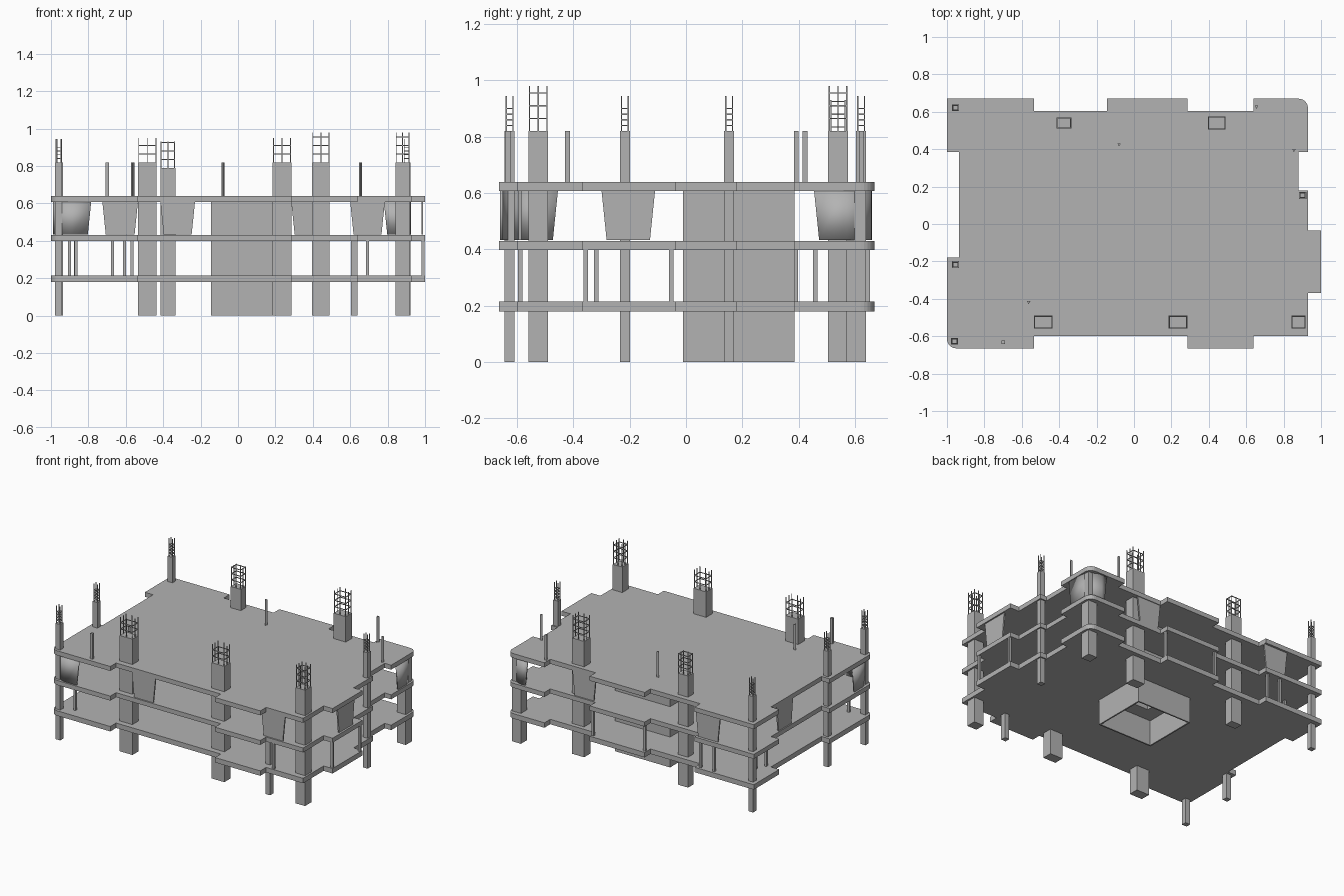
import bpy, bmesh, math
from mathutils import Vector

cube = bpy.data.objects.get("Cube")
if cube:
    bpy.data.objects.remove(cube, do_unlink=True)

concrete = bpy.data.materials.new("concrete_grey")
concrete.use_nodes = True
grey = (0.45, 0.45, 0.45, 1)
concrete.diffuse_color = grey
concrete.node_tree.nodes["Principled BSDF"].inputs["Base Color"].default_value = grey

FLOORS = [(0.18, 0.215), (0.398, 0.43), (0.608, 0.64)]
DECK = FLOORS[2][1]


def finish(name, bm):
    bmesh.ops.recalc_face_normals(bm, faces=bm.faces)
    mesh = bpy.data.meshes.new(name)
    bm.to_mesh(mesh)
    bm.free()
    mesh.materials.append(concrete)
    obj = bpy.data.objects.new(name, mesh)
    bpy.context.collection.objects.link(obj)
    return obj


def add_box(bm, lo, hi):
    made = bmesh.ops.create_cube(bm, size=1)["verts"]
    for v in made:
        v.co = Vector([l + (c + 0.5) * (h - l) for c, l, h in zip(v.co, lo, hi)])


def box(name, x, y, w, d, z0, z1):
    bm = bmesh.new()
    add_box(bm, (x - w / 2, y - d / 2, z0), (x + w / 2, y + d / 2, z1))
    return finish(name, bm)


def prism(name, points, z0, z1):
    bm = bmesh.new()
    face = bm.faces.new([bm.verts.new((x, y, z0)) for x, y in points])
    top = bmesh.ops.extrude_face_region(bm, geom=[face])["geom"]
    for v in top:
        if isinstance(v, bmesh.types.BMVert):
            v.co.z = z1
    return finish(name, bm)


def arc(cx, cy, r, start, steps=6):
    angles = [math.radians(start + 90 * i / steps) for i in range(steps + 1)]
    return [(cx + r * math.cos(a), cy + r * math.sin(a)) for a in angles]


# Floor slabs with stepped balconies and two rounded corners
outline = [(-0.535, -0.665), (-0.535, -0.6), (0.285, -0.6), (0.285, -0.665),
           (0.64, -0.665), (0.64, -0.6), (0.93, -0.6), (0.93, -0.37),
           (1, -0.37), (1, -0.035), (0.93, -0.035), (0.93, 0.18),
           (0.88, 0.18), (0.88, 0.385), (0.93, 0.385)]
outline += arc(0.88, 0.62, 0.05, 0)
outline += [(0.64, 0.67), (0.64, 0.605), (0.285, 0.605), (0.285, 0.67),
            (-0.145, 0.67), (-0.145, 0.605), (-0.535, 0.605), (-0.535, 0.67),
            (-1, 0.67), (-1, 0.385), (-0.935, 0.385), (-0.935, -0.18), (-1, -0.18)]
outline += arc(-0.95, -0.615, 0.05, 180)
slabs = [prism("floor_slab_%d" % i, outline, *z) for i, z in enumerate(FLOORS, 1)]

# Shaft opening through the two lower slabs
cutter = box("shaft_cutter", 0.07, 0.19, 0.2, 0.18, 0.1, 0.5)
cutter.hide_render = True
cutter.hide_set(True)
for slab in slabs[:2]:
    cut = slab.modifiers.new("shaft_opening", "BOOLEAN")
    cut.object = cutter
    cut.solver = "EXACT"

# Central core walls, open underneath
for name, x, y, w, d in [("core_wall_front", 0.07, -0.005, 0.43, 0.01),
                         ("core_wall_back", 0.07, 0.38, 0.43, 0.01),
                         ("core_wall_right", -0.14, 0.1875, 0.01, 0.375),
                         ("core_wall_left", 0.28, 0.1875, 0.01, 0.375)]:
    box(name, x, y, w, d, 0, FLOORS[2][0])


def rebar(name, x, y, w, d, z0, z1, ties, sides):
    """Upright bars around a rectangle, tied by square hoops."""
    bm = bmesh.new()
    r = 0.0022
    xs = [x - w / 2 + w * i / sides for i in range(sides + 1)]
    ys = [y - d / 2 + d * i / sides for i in range(sides + 1)]
    for i, px in enumerate(xs):
        for j, py in enumerate(ys):
            if i in (0, sides) or j in (0, sides):
                add_box(bm, (px - r, py - r, z0), (px + r, py + r, z1))
    for z in ties:
        for py in (ys[0], ys[-1]):
            add_box(bm, (xs[0] - r, py - r, z - r), (xs[-1] + r, py + r, z + r))
        for px in (xs[0], xs[-1]):
            add_box(bm, (px - r, ys[0] - r, z - r), (px + r, ys[-1] + r, z + r))
    finish(name, bm)


# Large columns: x, y, width, depth, top, bar top
large = [(-0.375, 0.54, 0.08, 0.06, 0.79, 0.93), (0.443, 0.54, 0.095, 0.07, 0.82, 0.98),
         (-0.485, -0.525, 0.1, 0.07, 0.82, 0.95), (0.235, -0.525, 0.1, 0.07, 0.82, 0.95),
         (0.88, -0.525, 0.075, 0.07, 0.82, 0.98)]
for i, (x, y, w, d, top, bars) in enumerate(large, 1):
    box("large_column_%d" % i, x, y, w, d, 0, top)
    ties = [top + 0.045 * k for k in (1, 2, 3) if top + 0.045 * k < bars]
    rebar("large_column_bars_%d" % i, x, y, w - 0.008, d - 0.008, top, bars, ties, 2)

# Small columns along the edges
for i, (x, y) in enumerate([(-0.955, 0.622), (-0.955, -0.217),
                            (-0.96, -0.627), (0.902, 0.153)], 1):
    box("small_column_%d" % i, x, y, 0.038, 0.036, 0, 0.82)
    rebar("small_column_bars_%d" % i, x, y, 0.026, 0.024, 0.82, 0.945,
          [0.84 + 0.02 * k for k in range(4)], 1)

# Columns that stop below the deck
box("corner_column", 0.88, 0.605, 0.07, 0.07, 0, FLOORS[2][0])
box("short_column", 0.622, -0.537, 0.036, 0.036, 0, FLOORS[1][0])

# Thin posts on the middle storey
props = [(-0.9, 0.39), (-0.87, 0.46), (-0.865, -0.588), (-0.9, -0.318),
         (-0.672, 0.645), (-0.608, -0.357), (-0.568, 0.645), (-0.13, 0.645),
         (0.275, 0.645), (0.692, -0.588), (0.99, -0.357), (0.99, -0.052)]
for i, (x, y) in enumerate(props, 1):
    box("storey_post_%d" % i, x, y, 0.016, 0.016, FLOORS[0][1], FLOORS[1][0])

# Thin posts on the deck, most of them three-sided
box("deck_post", -0.7, -0.633, 0.018, 0.018, DECK, 0.82)
for i, (x, y) in enumerate([(-0.563, -0.42), (-0.08, 0.423),
                            (0.655, 0.625), (0.855, 0.392)], 1):
    prism("deck_rod_%d" % i, [(x - 0.009, y + 0.008), (x, y - 0.009), (x + 0.009, y + 0.008)],
          DECK, 0.82)


def panel(name, path):
    """Upright wall along a path, its ends drawn in towards the bottom."""
    pts = [Vector((x, y)) for x, y in path]
    low = list(pts)
    low[0] = pts[0] + (pts[1] - pts[0]).normalized() * 0.018
    low[-1] = pts[-1] + (pts[-2] - pts[-1]).normalized() * 0.018
    bm = bmesh.new()
    top = [bm.verts.new((p.x, p.y, FLOORS[2][0])) for p in pts]
    bot = [bm.verts.new((p.x, p.y, FLOORS[1][1] + 0.003)) for p in low]
    for k in range(len(pts) - 1):
        bm.faces.new((bot[k], bot[k + 1], top[k + 1], top[k]))
    obj = finish(name, bm)
    thick = obj.modifiers.new("thickness", "SOLIDIFY")
    thick.thickness = 0.01
    thick.offset = 0
    return obj


# Wall panels on the upper storey
panel("wall_front_right", [(-0.415, -0.59), (-0.23, -0.59)])
panel("wall_front_left", [(0.6, -0.59), (0.785, -0.59)])
panel("wall_left", [(0.985, -0.3), (0.985, -0.11)])
panel("wall_right", [(-0.925, 0.31), (-0.925, 0.13)])
panel("wall_back_right", [(-0.535, 0.65), (-0.725, 0.65)])
panel("wall_back_left", [(0.47, 0.595), (0.285, 0.595)])
for name, path in [
        ("curved_wall_back", [(0.92, 0.455)] + arc(0.82, 0.555, 0.1, 0, 10) + [(0.78, 0.655)]),
        ("curved_wall_front", [(-0.985, -0.455)] + arc(-0.885, -0.555, 0.1, 180, 10) + [(-0.785, -0.655)])]:
    wall = panel(name, path)
    bpy.ops.object.select_all(action="DESELECT")
    wall.select_set(True)
    bpy.context.view_layer.objects.active = wall
    bpy.ops.object.shade_smooth_by_angle()
